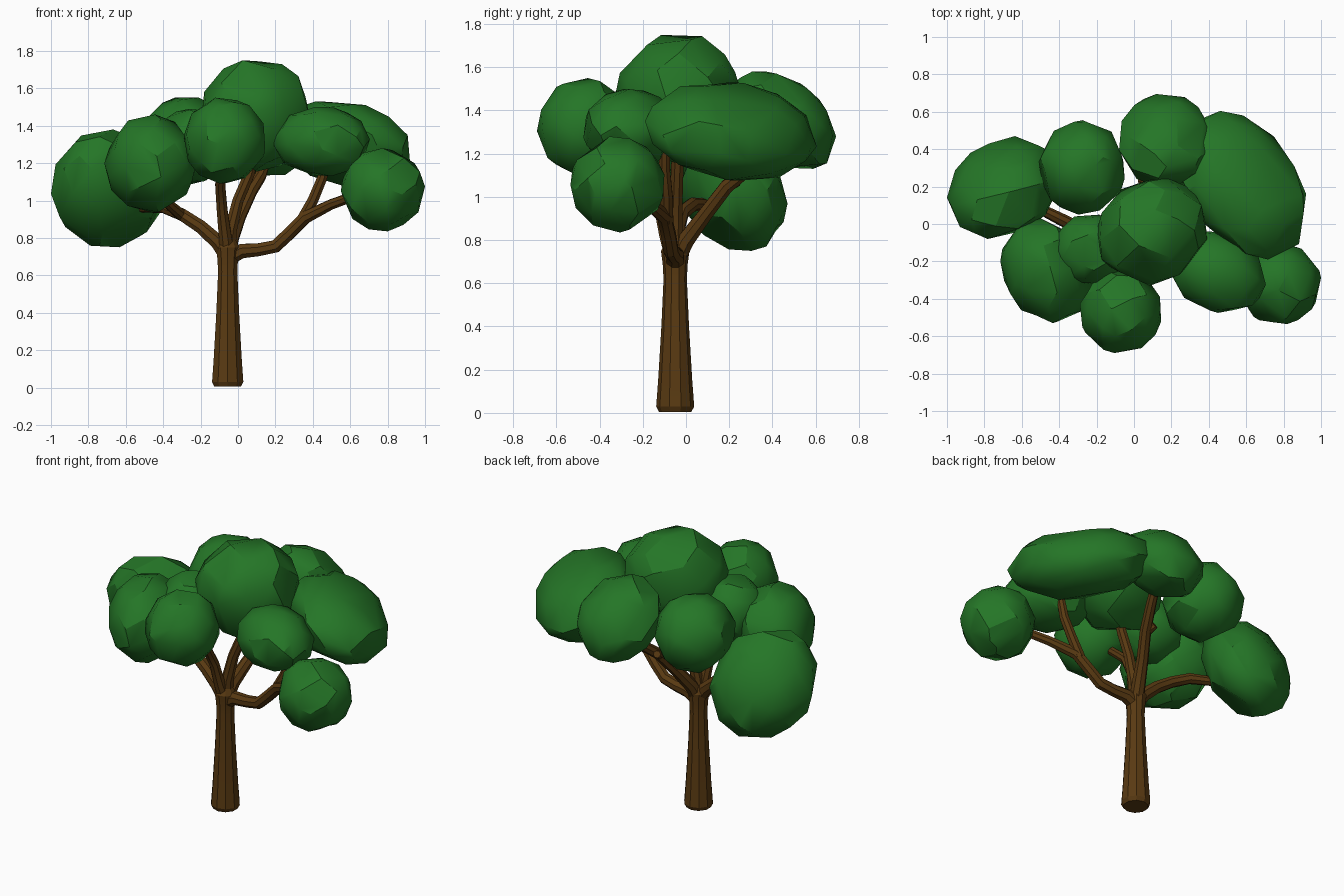
import bpy, bmesh, math, random
from mathutils import Vector

cube = bpy.data.objects.get("Cube")
if cube:
    bpy.data.objects.remove(cube)


def material(name, rgb):
    m = bpy.data.materials.new(name)
    m.use_nodes = True
    m.diffuse_color = (*rgb, 1)
    bsdf = m.node_tree.nodes["Principled BSDF"]
    bsdf.inputs["Base Color"].default_value = (*rgb, 1)
    bsdf.inputs["Roughness"].default_value = 0.9
    return m


BARK = material("bark brown", (0.10, 0.042, 0.006))
LEAF = material("leaf green", (0.018, 0.18, 0.020))


def finish(bm, name, mat, angle):
    bmesh.ops.recalc_face_normals(bm, faces=bm.faces)
    me = bpy.data.meshes.new(name)
    bm.to_mesh(me)
    bm.free()
    me.materials.append(mat)
    ob = bpy.data.objects.new(name, me)
    bpy.context.collection.objects.link(ob)
    bpy.ops.object.select_all(action="DESELECT")
    ob.select_set(True)
    bpy.context.view_layer.objects.active = ob
    bpy.ops.object.shade_smooth_by_angle(angle=math.radians(angle))
    return ob


def tube(name, points, sides=8):
    """Tapered tube through (x, y, z, radius) points with closed ends."""
    bm = bmesh.new()
    pos = [Vector(p[:3]) for p in points]
    rings = []
    side = Vector((1, 0, 0))
    for i, p in enumerate(points):
        t = (pos[min(i + 1, len(pos) - 1)] - pos[max(i - 1, 0)]).normalized()
        u = side - t * side.dot(t)
        if u.length < 0.2:
            u = Vector((0, 0, -1)) - t * -t.z
        u.normalize()
        side = u
        v = t.cross(u)
        rings.append([bm.verts.new(pos[i] + p[3] * (u * math.cos(a) + v * math.sin(a)))
                      for a in (math.tau * (k + 0.5) / sides for k in range(sides))])
    for a, b in zip(rings, rings[1:]):
        for k in range(sides):
            j = (k + 1) % sides
            bm.faces.new((a[k], a[j], b[j], b[k]))
    bm.faces.new(rings[0])
    bm.faces.new(rings[-1])
    return finish(bm, name, BARK, 30)


def clump(name, lo, hi, kxy=0.0, kxz=0.0, kyz=0.0, n=46, seed=1):
    """Faceted convex leaf mass filling the box lo..hi; k values lean it."""
    rnd = random.Random(seed)
    pts = []
    for i in range(n):
        z = 1 - 2 * (i + 0.5) / n
        a = i * 2.39996 + seed
        r = math.sqrt(1 - z * z)
        p = Vector((r * math.cos(a), r * math.sin(a), z))
        p += Vector([rnd.uniform(-0.16, 0.16) for _ in range(3)])
        p.normalize()
        y = kxy * p.x + math.sqrt(1 - kxy ** 2) * p.y
        z = kxz * p.x + kyz * p.y + math.sqrt(1 - kxz ** 2 - kyz ** 2) * p.z
        pts.append(Vector((p.x, y, z)))
    mins = [min(p[k] for p in pts) for k in range(3)]
    maxs = [max(p[k] for p in pts) for k in range(3)]
    bm = bmesh.new()
    for p in pts:
        bm.verts.new([lo[k] + (hi[k] - lo[k]) * (p[k] - mins[k]) / (maxs[k] - mins[k])
                      for k in range(3)])
    bmesh.ops.convex_hull(bm, input=bm.verts[:])
    # merge nearly flat neighbours into larger facets
    bmesh.ops.dissolve_limit(bm, angle_limit=math.radians(12),
                             verts=bm.verts[:], edges=bm.edges[:])
    return finish(bm, name, LEAF, 32)


# Trunk with a rounded foot and a flared crown
X, Y = -0.055, -0.05
tube("trunk", [(X, Y, 0.005, 0.075), (X, Y, 0.03, 0.088), (X, Y, 0.15, 0.079),
               (X, Y, 0.40, 0.064), (X, Y, 0.62, 0.054), (X, Y, 0.69, 0.058),
               (X, Y, 0.75, 0.066), (X, Y, 0.79, 0.045)], 10)

# Main limbs and their forks
tube("left_limb", [(X, Y, 0.69, 0.045), (0.02, -0.05, 0.73, 0.042), (0.11, -0.06, 0.737, 0.037),
                   (0.20, -0.07, 0.755, 0.037), (0.27, -0.08, 0.82, 0.036),
                   (0.36, -0.10, 0.91, 0.036), (0.50, -0.18, 0.98, 0.029),
                   (0.72, -0.30, 1.06, 0.025)])
tube("left_fork", [(0.34, -0.09, 0.89, 0.034), (0.40, -0.09, 1.00, 0.031),
                   (0.45, -0.10, 1.12, 0.029), (0.48, -0.10, 1.25, 0.025)])
tube("right_limb", [(X, Y, 0.70, 0.045), (-0.11, -0.05, 0.78, 0.043), (-0.20, -0.04, 0.86, 0.038),
                    (-0.30, -0.02, 0.925, 0.035), (-0.40, 0.03, 0.965, 0.033),
                    (-0.52, 0.09, 0.965, 0.028), (-0.64, 0.15, 0.96, 0.022)])
tube("right_fork", [(-0.30, -0.02, 0.92, 0.032), (-0.37, -0.10, 0.98, 0.028),
                    (-0.46, -0.22, 1.08, 0.024)])
tube("back_limb", [(X, Y, 0.70, 0.045), (-0.035, 0.00, 0.80, 0.042), (0.01, 0.09, 0.92, 0.036),
                   (0.07, 0.19, 1.05, 0.034), (0.12, 0.29, 1.13, 0.032),
                   (0.17, 0.42, 1.28, 0.026)])
tube("back_twig", [(0.06, 0.18, 1.04, 0.028), (0.04, 0.24, 1.07, 0.022)])
tube("front_limb", [(X, Y, 0.70, 0.045), (-0.07, -0.09, 0.82, 0.036), (-0.085, -0.12, 0.95, 0.031),
                    (-0.095, -0.19, 1.08, 0.029), (-0.08, -0.38, 1.25, 0.024)])
tube("centre_limb", [(X, Y, 0.70, 0.045), (-0.04, -0.05, 0.84, 0.036), (0.0, -0.045, 1.0, 0.032),
                     (0.06, -0.04, 1.14, 0.031), (0.10, -0.04, 1.30, 0.026)])

# Leaf masses
clump("top_leaves", (-0.20, -0.33, 1.15), (0.39, 0.245, 1.75), kxy=0.1, n=40, seed=2)
clump("large_left_leaves", (0.22, -0.19, 1.075), (0.92, 0.605, 1.53),
      kxy=-0.35, kxz=-0.2, kyz=-0.25, n=50, seed=3)
clump("back_leaves", (-0.08, 0.20, 1.13), (0.42, 0.695, 1.58), kyz=-0.35, seed=4)
clump("large_right_leaves", (-1.0, -0.08, 0.75), (-0.39, 0.47, 1.38),
      kxy=0.2, kyz=-0.3, n=50, seed=5)
clump("right_back_leaves", (-0.51, 0.05, 1.08), (-0.05, 0.555, 1.55), seed=6)
clump("right_front_leaves", (-0.715, -0.53, 0.935), (-0.22, 0.03, 1.46), kxy=-0.15, seed=7)
clump("right_inner_leaves", (-0.43, -0.32, 1.10), (-0.05, 0.05, 1.49), seed=8)
clump("front_leaves", (-0.29, -0.69, 1.09), (0.145, -0.25, 1.55), seed=9)
clump("left_front_leaves", (0.19, -0.475, 1.13), (0.705, -0.04, 1.50), kxy=-0.15, seed=10)
clump("low_left_leaves", (0.55, -0.535, 0.835), (1.0, -0.10, 1.28), seed=11)
